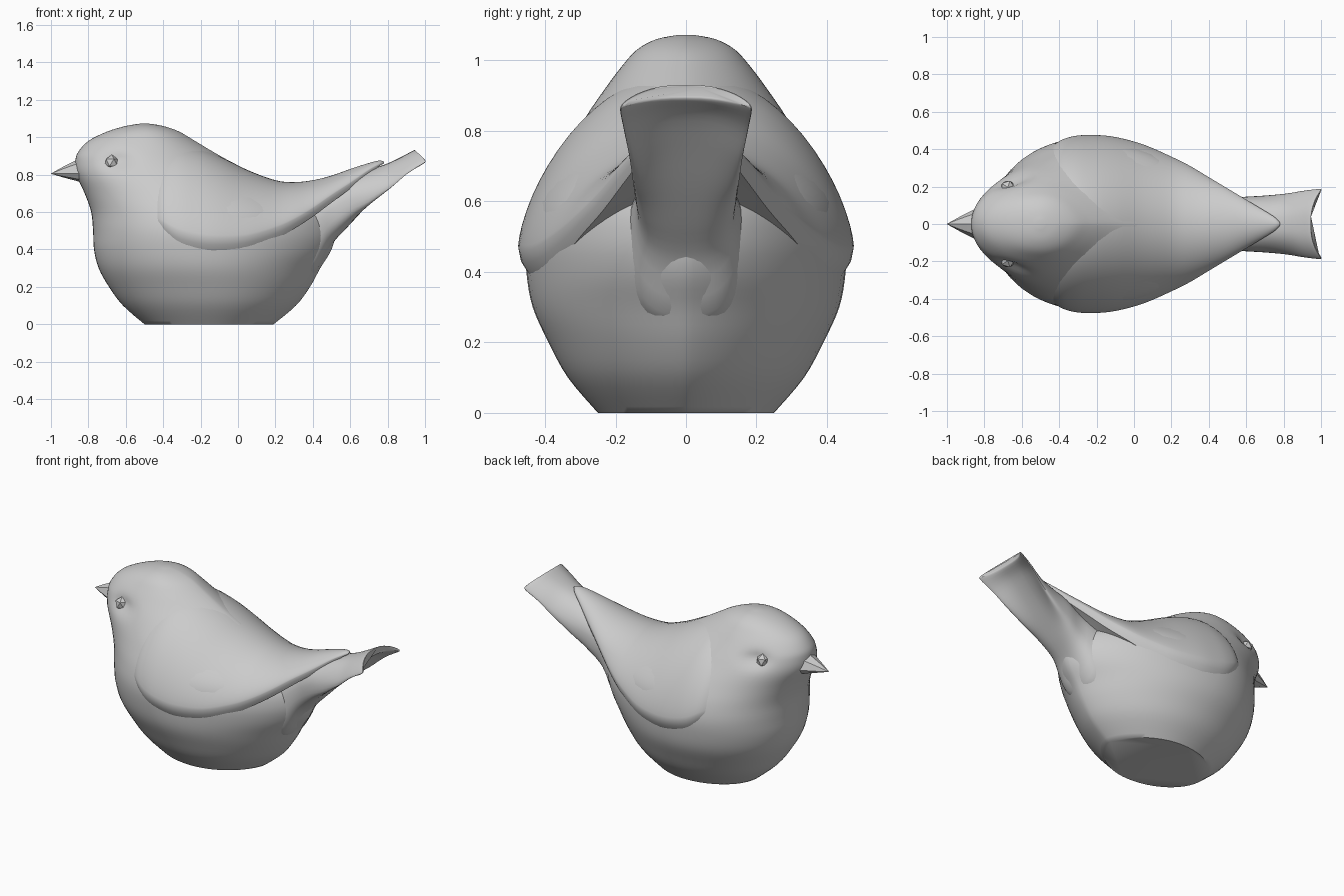
import bpy
import math

cube = bpy.data.objects.get("Cube")
if cube:
    bpy.data.objects.remove(cube, do_unlink=True)

grey = bpy.data.materials.new("clay_grey")
grey.use_nodes = True
colour = (0.6, 0.6, 0.6, 1)
grey.diffuse_color = colour
grey.node_tree.nodes["Principled BSDF"].inputs["Base Color"].default_value = colour


def spline(stations, steps=4):
    """Fill in stations with a Catmull-Rom curve through every value."""
    out = []
    last = len(stations) - 1
    for i in range(last):
        a, b, c, d = (stations[min(max(k, 0), last)] for k in (i - 1, i, i + 1, i + 2))
        for s in range(steps):
            t = s / steps
            out.append([q + t / 2 * (r - p + t * (2 * p - 5 * q + 4 * r - u
                        + t * (3 * (q - r) + u - p)))
                        for p, q, r, u in zip(a, b, c, d)])
    out.append(list(stations[-1]))
    return out


def finish(obj, angle):
    obj.data.materials.append(grey)
    bpy.ops.object.select_all(action='DESELECT')
    obj.select_set(True)
    bpy.context.view_layer.objects.active = obj
    bpy.ops.object.mode_set(mode='EDIT')
    bpy.ops.mesh.select_all(action='SELECT')
    bpy.ops.mesh.normals_make_consistent(inside=False)
    bpy.ops.object.mode_set(mode='OBJECT')
    bpy.ops.object.shade_smooth_by_angle(angle=math.radians(angle))


def loft(name, rings, angle=45):
    """Skin equal rings of points and cap both ends."""
    n = len(rings[0])
    verts = [p for ring in rings for p in ring]
    faces = [(r * n + i, r * n + (i + 1) % n, (r + 1) * n + (i + 1) % n, (r + 1) * n + i)
             for r in range(len(rings) - 1) for i in range(n)]
    faces += [tuple(range(n)), tuple(range(len(verts) - n, len(verts)))]
    mesh = bpy.data.meshes.new(name)
    mesh.from_pydata(verts, [], faces)
    obj = bpy.data.objects.new(name, mesh)
    bpy.context.collection.objects.link(obj)
    finish(obj, angle)


def signed_power(v, p):
    return math.copysign(abs(v) ** p, v)


# Body and head: level egg-shaped slices (height, front, back, widest x, half width)
BODY = [
    (0, -.5, .19, -.16, .25), (.1, -.615, .31, -.17, .335),
    (.2, -.69, .385, -.19, .39), (.3, -.745, .44, -.22, .435),
    (.4, -.77, .5, -.25, .453), (.5, -.775, .52, -.27, .455),
    (.6, -.785, .48, -.28, .43), (.7, -.82, .32, -.33, .375),
    (.8, -.865, .1, -.42, .31), (.87, -.87, -.04, -.48, .265),
    (.92, -.855, -.13, -.5, .23), (.98, -.8, -.23, -.5, .185),
    (1.03, -.7, -.315, -.5, .14), (1.06, -.6, -.4, -.5, .085),
    (1.073, -.52, -.48, -.5, .02),
]


def body_ring(z, front, back, mid, width):
    ring = []
    for i in range(64):
        a = math.tau * i / 64
        c, s = math.cos(a), math.sin(a)
        x = mid + c * ((back - mid) if c > 0 else (mid - front))
        y = width * signed_power(s, 1.3 if c > 0 else 1)
        # shallow eye socket
        y *= 1 - .13 * math.exp(-(x + .65) ** 2 / .006 - (z - .875) ** 2 / .002)
        ring.append((x, y, z))
    return ring


loft("body", [body_ring(*s) for s in spline(BODY)])

# Folded wings and back: arched slices (x, ridge z, half width, widest z, lower edge z)
WINGS = [
    (-.52, .85, .33, .58, .53), (-.42, .94, .43, .55, .49),
    (-.33, .97, .468, .5, .43), (-.22, .95, .476, .47, .4),
    (-.1, .9, .465, .46, .39), (.05, .825, .425, .47, .405),
    (.2, .77, .36, .515, .455), (.3, .76, .31, .56, .51),
    (.4, .77, .25, .62, .575), (.5, .795, .19, .69, .65),
    (.6, .83, .13, .755, .725), (.7, .862, .07, .825, .805),
    (.755, .875, .035, .855, .845), (.78, .869, .008, .865, .86),
]


def wing_ring(x, ridge, width, wide_z, edge):
    half = []
    for i in range(17):
        a = math.pi / 2 * i / 16
        half.append((x, width * math.sin(a), wide_z + (ridge - wide_z) * max(math.cos(a), 0) ** 1.4))
    half += [(x, width * .985, (wide_z + edge) / 2), (x, width * .94, edge)]
    under = (x, 0, edge + (wide_z - edge) * .8)
    left = [(p, -q, r) for p, q, r in half[:0:-1]]
    return half + [under] + left


loft("folded_wings", [wing_ring(*s) for s in spline(WINGS)], 50)

# Tail: drooping arched slices (x, half width, centre z, half depth, droop, notch)
TAIL = [
    (.15, .2, .45, .22, 0, 0), (.38, .17, .47, .23, 0, 0),
    (.5, .14, .58, .155, 0, 0), (.6, .146, .66, .125, .02, 0),
    (.7, .152, .735, .09, .06, 0), (.8, .162, .81, .05, .075, .01),
    (.88, .178, .872, .026, .06, .03), (.94, .187, .908, .022, .045, .055),
    (.945, .175, .912, .012, .04, .055),
]


def tail_ring(x, width, mid, depth, droop, notch):
    ring = []
    for i in range(40):
        a = math.tau * i / 40
        c, s = math.cos(a), math.sin(a)
        ring.append((x + notch * c * c, width * signed_power(c, .8),
                     mid + depth * signed_power(s, .8) - droop * c * c))
    return ring


loft("tail", [tail_ring(*s) for s in spline(TAIL)])

# Beak: faceted cone with a high upper ridge
bx, bz = -.84, .805
beak = []
for x, f in ((bx, 1), (-.93, .47), (-1, .01)):
    ring = []
    for i in range(8):
        a = math.tau * i / 8
        s = math.sin(a)
        ring.append((x, .085 * f * math.cos(a), bz + f * s * (.085 if s > 0 else .045)))
    beak.append(ring)
loft("beak", beak, 35)

# Eyes: small faceted beads on both sides of the head
for name, side in (("front_eye", -1), ("back_eye", 1)):
    bpy.ops.mesh.primitive_ico_sphere_add(subdivisions=1, radius=.042,
                                          location=(-.675, side * .195, .865))
    eye = bpy.context.object
    eye.name = name
    finish(eye, 20)
